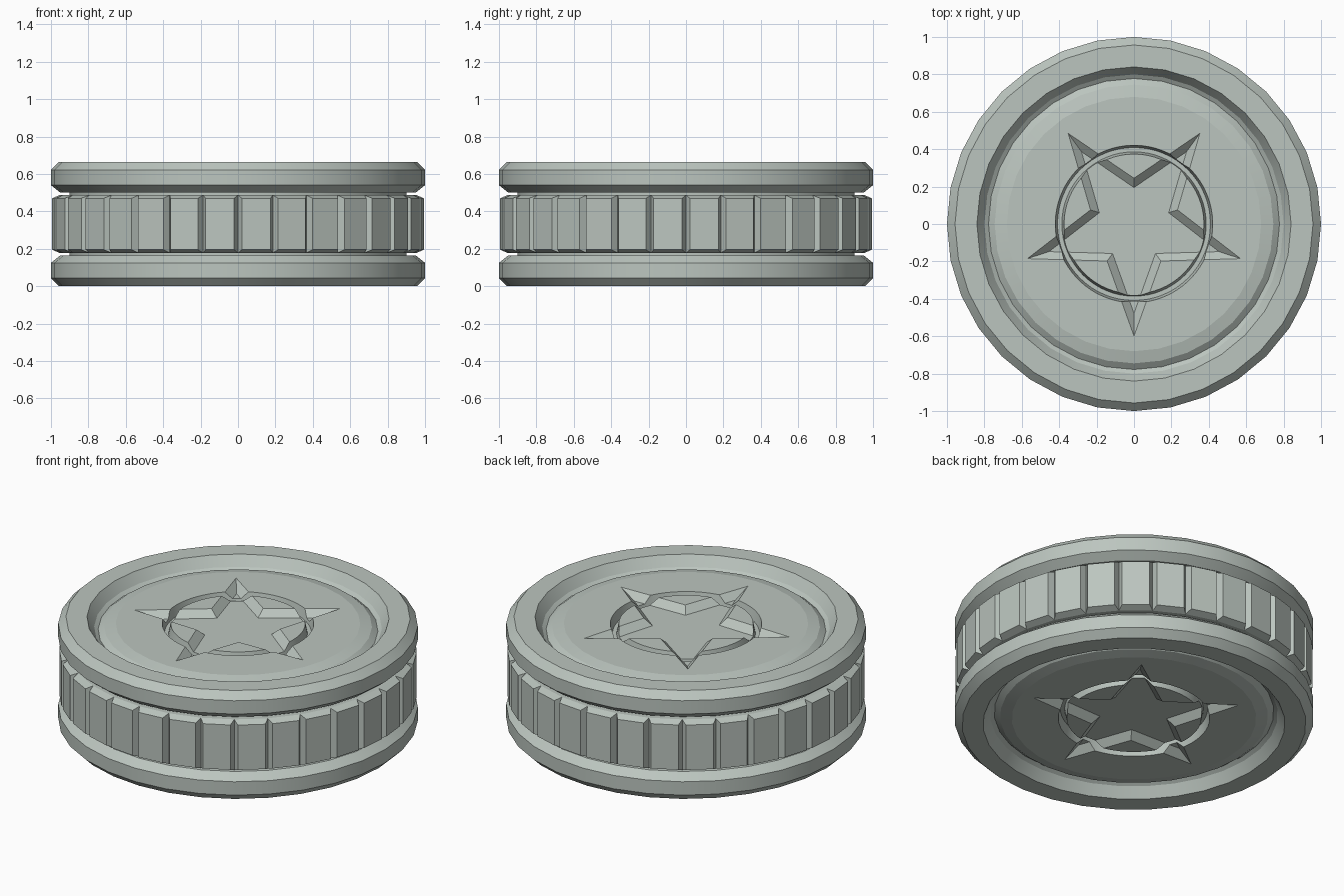
import bpy, bmesh, math
from mathutils import Vector

SIDES = 32
TOP = 0.665            # full height
FACE = TOP - 0.035     # level of the raised centre disc

cube = bpy.data.objects.get("Cube")
if cube:
    bpy.data.objects.remove(cube, do_unlink=True)

mat = bpy.data.materials.new("pale grey green")
mat.use_nodes = True
colour = (0.50, 0.56, 0.52, 1)
mat.diffuse_color = colour
bsdf = mat.node_tree.nodes["Principled BSDF"]
bsdf.inputs["Base Color"].default_value = colour
bsdf.inputs["Roughness"].default_value = 0.7


def finish(bm, name, flip=False):
    """Turn a bmesh into an object, optionally mirrored to the underside."""
    if flip:
        for v in bm.verts:
            v.co.z = TOP - v.co.z
    bmesh.ops.recalc_face_normals(bm, faces=bm.faces)
    mesh = bpy.data.meshes.new(name)
    bm.to_mesh(mesh)
    bm.free()
    mesh.materials.append(mat)
    obj = bpy.data.objects.new(name, mesh)
    bpy.context.collection.objects.link(obj)
    return obj


def bridge(bm, loops, closed=False):
    """Join rings of vertices with quads; cap both ends unless closed."""
    pairs = list(zip(loops, loops[1:]))
    if closed:
        pairs.append((loops[-1], loops[0]))
    walls = []
    for a, b in pairs:
        n = len(a)
        for i in range(n):
            j = (i + 1) % n
            walls.append(bm.faces.new((a[i], a[j], b[j], b[i])))
    if not closed:
        bm.faces.new(loops[0])
        bm.faces.new(loops[-1])
    return walls


def ring(bm, r, z, n=SIDES):
    return [bm.verts.new((r * math.cos(i * math.tau / n),
                          r * math.sin(i * math.tau / n), z)) for i in range(n)]


def lathe(name, profile, flip=False, closed=False, n=SIDES):
    bm = bmesh.new()
    bridge(bm, [ring(bm, r, z, n) for r, z in profile], closed)
    return finish(bm, name, flip)


def star_cutter(flip):
    """Five-pointed recess with sloping walls, one point towards the front."""
    bm = bmesh.new()
    loops = []
    for edge_dist, z in ((0.161, FACE - 0.04), (0.202, FACE), (0.222, FACE + 0.02)):
        loop = []
        for i in range(10):
            r = edge_dist / (0.826 if i % 2 else 0.337)
            a = -math.pi / 2 + i * math.pi / 5
            loop.append(bm.verts.new((r * math.cos(a), r * math.sin(a), z)))
        loops.append(loop)
    bridge(bm, loops)
    return finish(bm, "star_cutter", flip)


def carve(obj, cutters):
    for c in cutters:
        c.hide_render = True
        mod = obj.modifiers.new("carve", 'BOOLEAN')
        mod.operation = 'DIFFERENCE'
        mod.solver = 'EXACT'
        mod.object = c
    deps = bpy.context.evaluated_depsgraph_get()
    mesh = bpy.data.meshes.new_from_object(obj.evaluated_get(deps))
    obj.modifiers.clear()
    obj.data = mesh
    for c in cutters:
        bpy.data.objects.remove(c, do_unlink=True)


def smooth(obj):
    bpy.ops.object.select_all(action='DESELECT')
    obj.select_set(True)
    bpy.context.view_layer.objects.active = obj
    bpy.ops.object.shade_smooth_by_angle(angle=math.radians(12))


# Upper and lower discs: chamfered rim, groove and raised centre
disc_profile = [
    (0.90, 0.45), (0.90, 0.50), (0.95, 0.50), (1.0, 0.54), (1.0, 0.622),
    (0.957, TOP), (0.84, TOP), (0.80, TOP - 0.06), (0.778, TOP - 0.075),
    (0.745, TOP - 0.05), (0.68, FACE),
]
# Circular channel crossing the star
channel_profile = [
    (0.423, FACE + 0.01), (0.409, FACE - 0.06),
    (0.386, FACE - 0.06), (0.372, FACE + 0.01),
]
for name, flip in (("upper_disc", False), ("lower_disc", True)):
    disc = lathe(name, disc_profile, flip)
    channel = lathe("channel_cutter", channel_profile, flip, closed=True, n=64)
    carve(disc, [star_cutter(flip), channel])
    smooth(disc)

# Ribbed band: each side of the drum is pushed out into a bevelled rib
bm = bmesh.new()
sides = bridge(bm, [ring(bm, 0.955, 0.178), ring(bm, 0.955, TOP - 0.178)])
bmesh.ops.recalc_face_normals(bm, faces=bm.faces)
bmesh.ops.inset_individual(bm, faces=sides, thickness=0.024, depth=0.04)
finish(bm, "ribbed_band")
